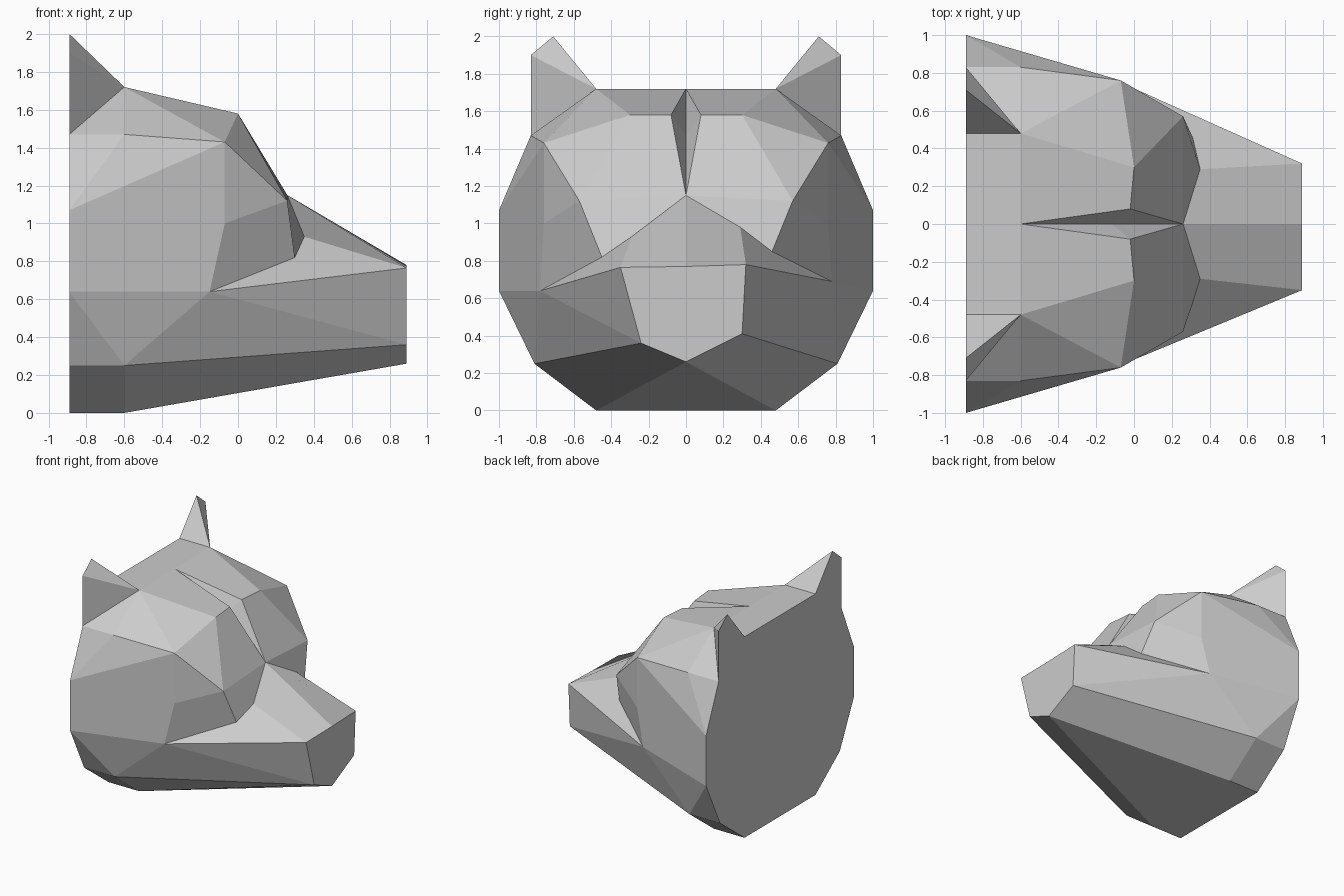
import bpy
import bmesh

if "Cube" in bpy.data.objects:
    bpy.data.objects.remove(bpy.data.objects["Cube"], do_unlink=True)

grey = bpy.data.materials.new("plain_grey")
grey.use_nodes = True
grey.diffuse_color = (0.6, 0.6, 0.6, 1)
grey.node_tree.nodes["Principled BSDF"].inputs["Base Color"].default_value = grey.diffuse_color

BACK, FRONT, CROWN = -0.89, 0.89, -0.6

# Landmarks on the centre line
centre = {
    "forehead": (CROWN, 0, 1.72), "groove": (-0.12, 0, 1.47), "bridge": (0.26, 0, 1.15),
    "nose": (FRONT, 0, 0.77), "chin": (FRONT, 0, 0.26),
}

# Landmarks on one side; y is the distance from the centre line
half = {
    "neck_base": (BACK, 0.48, 0), "neck_jaw": (BACK, 0.81, 0.25),
    "neck_low": (BACK, 1, 0.64), "neck_high": (BACK, 1, 1.07),
    "ear_root": (BACK, 0.83, 1.47), "ear_side": (BACK, 0.83, 1.9),
    "ear_tip": (BACK, 0.71, 2), "neck_top": (BACK, 0.48, 1.72),
    "throat": (CROWN, 0.48, 0), "jaw": (CROWN, 0.81, 0.25),
    "temple": (CROWN, 0.83, 1.47), "crown": (CROWN, 0.48, 1.72),
    "brow_side": (-0.07, 0.76, 1.43), "brow": (0, 0.3, 1.58),
    "brow_inner": (-0.02, 0.08, 1.58), "cheek": (-0.07, 0.76, 1),
    "cheekbone": (0.26, 0.57, 1.12), "muzzle_root": (0.35, 0.29, 0.93),
    "cheek_front": (0.3, 0.45, 0.82), "mouth": (-0.15, 0.78, 0.64),
    "lip": (FRONT, 0.35, 0.765), "lip_low": (FRONT, 0.24, 0.36),
}

# The far side of the muzzle sits slightly higher
far = dict(half, muzzle_root=(0.35, 0.29, 0.98), cheek_front=(0.31, 0.46, 0.85),
           mouth=(-0.14, 0.78, 0.69), lip=(FRONT, 0.32, 0.78), lip_low=(FRONT, 0.3, 0.41))

side_faces = [
    # Jaw
    "neck_base throat jaw neck_jaw", "neck_jaw jaw neck_low", "jaw mouth neck_low",
    "jaw lip_low mouth", "throat chin lip_low jaw",
    # Cheek
    "neck_low mouth cheek neck_high", "neck_high cheek brow_side",
    "neck_high brow_side temple", "neck_high temple ear_root",
    "cheek cheekbone brow_side", "cheek mouth cheek_front cheekbone",
    # Ear
    "ear_root crown ear_side", "ear_side crown ear_tip", "ear_tip crown neck_top",
    "ear_root temple crown",
    # Forehead and groove
    "temple brow_side crown", "crown brow_side brow", "crown brow brow_inner forehead",
    "forehead brow_inner groove", "brow_inner bridge groove",
    # Face
    "brow brow_side cheekbone", "brow cheekbone bridge brow_inner",
    "bridge cheekbone cheek_front muzzle_root",
    # Muzzle
    "bridge muzzle_root lip nose", "muzzle_root cheek_front mouth lip",
    "mouth lip_low lip",
]
back_outline = "neck_base neck_jaw neck_low neck_high ear_root ear_side ear_tip neck_top".split()

bm = bmesh.new()
mid = {name: bm.verts.new(p) for name, p in centre.items()}


def side_verts(points, sign):
    verts = {name: bm.verts.new((x, sign * y, z)) for name, (x, y, z) in points.items()}
    return {**verts, **mid}


right, left = side_verts(half, -1), side_verts(far, 1)
for side in (right, left):
    for names in side_faces:
        bm.faces.new([side[n] for n in names.split()])


# Faces that span both sides
def span(names, middle_end=None, middle_start=None):
    loop = [right[n] for n in names]
    loop += [mid[middle_end]] if middle_end else []
    loop += [left[n] for n in reversed(names)]
    loop += [mid[middle_start]] if middle_start else []
    bm.faces.new(loop)


span(back_outline)
span(["neck_top", "crown"], "forehead")
span(["neck_base", "throat"])
span(["throat"], "chin")
span(["lip_low", "lip"], "nose", "chin")

bmesh.ops.recalc_face_normals(bm, faces=bm.faces[:])
mesh = bpy.data.meshes.new("animal_head")
bm.to_mesh(mesh)
bm.free()
mesh.materials.append(grey)
head = bpy.data.objects.new("animal_head", mesh)
bpy.context.collection.objects.link(head)
